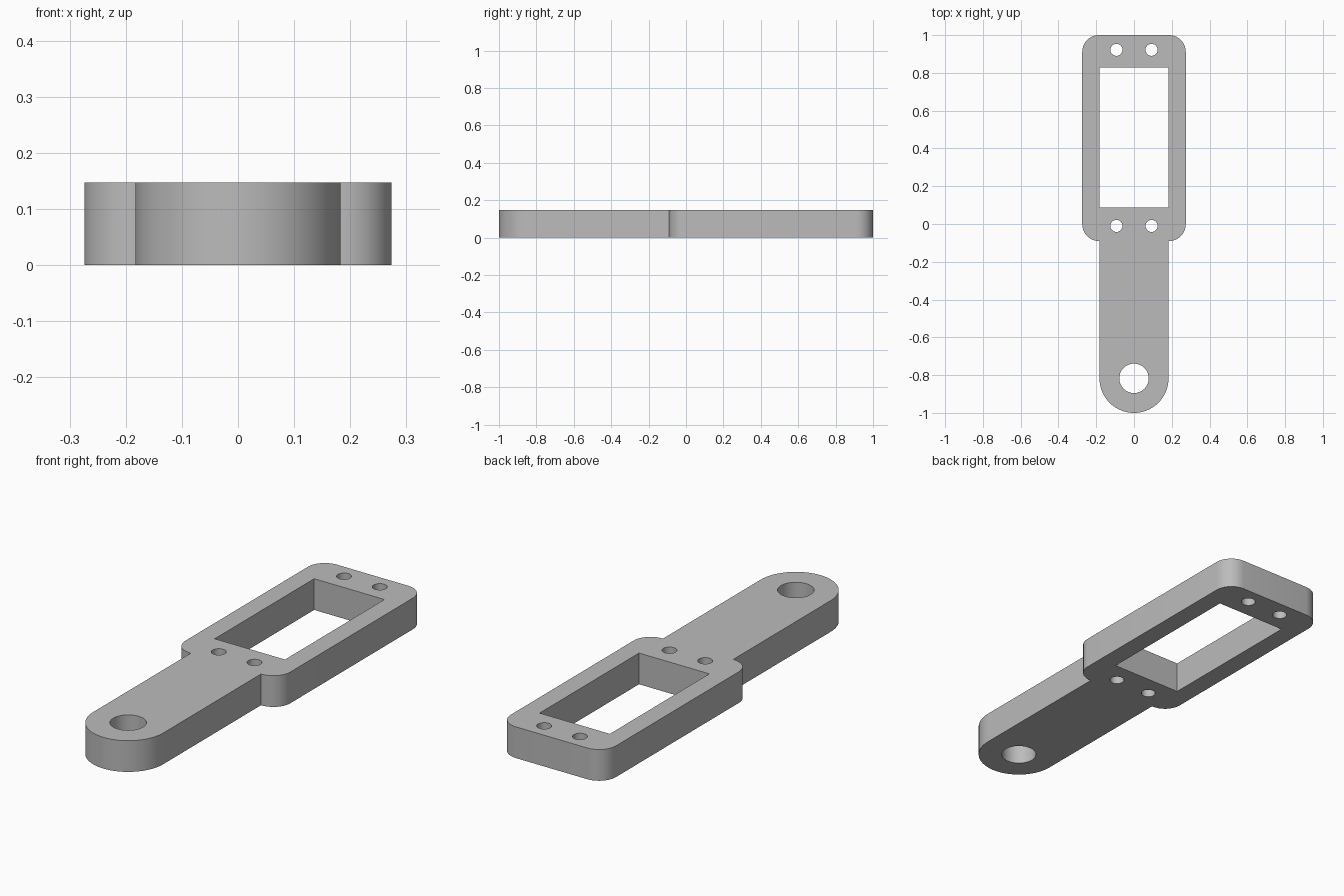
import bpy, bmesh
from math import cos, sin, pi, radians

cube = bpy.data.objects.get("Cube")
if cube:
    bpy.data.objects.remove(cube, do_unlink=True)

HEIGHT = 0.147
FRAME_X, FRAME_BACK, FRAME_FRONT, CORNER = 0.274, 1.0, -0.09, 0.088
ARM_X = 0.183
PIVOT_Y = ARM_X - 1.0


def arc(cx, cy, r, start, end, steps):
    """Points on an arc, angles in degrees."""
    angles = [radians(start + (end - start) * i / steps) for i in range(steps + 1)]
    return [(cx + r * cos(a), cy + r * sin(a)) for a in angles]


def circle(cx, cy, r, steps=32):
    return arc(cx, cy, r, 0, 360, steps)[:-1]


# Outer outline: right half from the tip of the arm to the back, then mirrored
cx = FRAME_X - CORNER
half = arc(0, PIVOT_Y, ARM_X, -90, 0, 16)
half += [(ARM_X, FRAME_FRONT)]
half += arc(cx, FRAME_FRONT + CORNER, CORNER, -90, 0, 10)
half += arc(cx, FRAME_BACK - CORNER, CORNER, 0, 90, 10)
outline = half + [(-x, y) for x, y in reversed(half[1:])]

# Openings: window, pivot hole and four screw holes
window = [(-0.183, 0.088), (0.183, 0.088), (0.183, 0.828), (-0.183, 0.828)]
loops = [outline, window, circle(0, PIVOT_Y, 0.078)]
loops += [circle(x, y, 0.032, 24) for x in (-0.093, 0.093) for y in (-0.01, 0.922)]

# Fill the flat plate between the loops and extrude it upward
bm = bmesh.new()
edges = []
for loop in loops:
    verts = [bm.verts.new((x, y, 0)) for x, y in loop]
    edges += [bm.edges.new((v, verts[i - 1])) for i, v in enumerate(verts)]
bmesh.ops.triangle_fill(bm, edges=edges, use_beauty=True, use_dissolve=False)
top = bmesh.ops.extrude_face_region(bm, geom=bm.faces[:], use_keep_orig=True)["geom"]
bmesh.ops.translate(bm, vec=(0, 0, HEIGHT),
                    verts=[g for g in top if isinstance(g, bmesh.types.BMVert)])
bmesh.ops.recalc_face_normals(bm, faces=bm.faces[:])

mesh = bpy.data.meshes.new("bracket_plate")
bm.to_mesh(mesh)
bm.free()
plate = bpy.data.objects.new("bracket_plate", mesh)
bpy.context.collection.objects.link(plate)

# Plain grey material
grey = bpy.data.materials.new("light_grey")
grey.use_nodes = True
colour = (0.5, 0.5, 0.5, 1)
grey.diffuse_color = colour
grey.node_tree.nodes["Principled BSDF"].inputs["Base Color"].default_value = colour
mesh.materials.append(grey)

# Smooth round walls, sharp rims
bpy.ops.object.select_all(action="DESELECT")
plate.select_set(True)
bpy.context.view_layer.objects.active = plate
bpy.ops.object.shade_smooth_by_angle(angle=radians(30))
